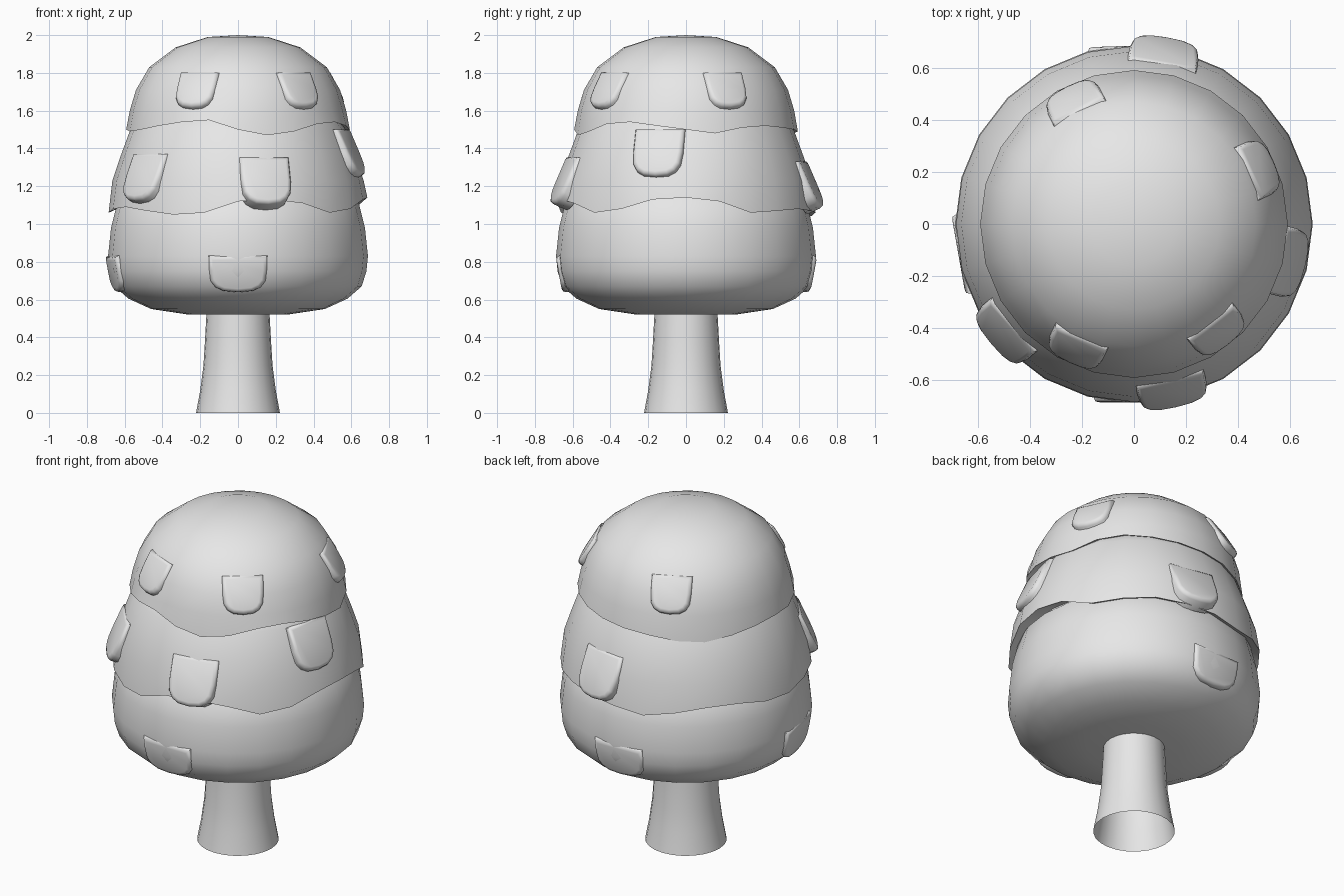
import bpy, bmesh, math
from mathutils import Matrix, Vector

cube = bpy.data.objects.get("Cube")
if cube:
    bpy.data.objects.remove(cube, do_unlink=True)

SIDES = 24

grey = bpy.data.materials.new("light_grey")
grey.use_nodes = True
grey.diffuse_color = (0.8, 0.8, 0.8, 1)
grey.node_tree.nodes["Principled BSDF"].inputs["Base Color"].default_value = (0.8, 0.8, 0.8, 1)


def finish(name, bm, angle):
    """Turn a bmesh into a smooth-shaded object."""
    bmesh.ops.remove_doubles(bm, verts=bm.verts, dist=0.0005)
    bmesh.ops.recalc_face_normals(bm, faces=bm.faces)
    mesh = bpy.data.meshes.new(name)
    bm.to_mesh(mesh)
    bm.free()
    mesh.materials.append(grey)
    obj = bpy.data.objects.new(name, mesh)
    bpy.context.collection.objects.link(obj)
    bpy.ops.object.select_all(action='DESELECT')
    obj.select_set(True)
    bpy.context.view_layer.objects.active = obj
    bpy.ops.object.shade_smooth_by_angle(angle=math.radians(angle))
    return obj


def lathe(name, profile, hem=None, hem_radius=0.0):
    """Revolve (radius, height) points; an optional wavy hem starts the shell."""
    rings = []
    if hem:
        rings += [[(hem_radius * k, h / 100 + lift) for h in hem]
                  for k, lift in ((0.8, 0.06), (0.94, 0.02), (1, 0))]
    rings += [[point] * SIDES for point in profile]
    bm = bmesh.new()
    loops = []
    for ring in rings:
        loop = []
        for i, (r, z) in enumerate(ring):
            a = math.tau * i / SIDES
            loop.append(bm.verts.new((r * math.cos(a), r * math.sin(a), z)))
        loops.append(loop)
    for low, high in zip(loops, loops[1:]):
        for i in range(SIDES):
            j = (i + 1) % SIDES
            bm.faces.new((low[i], low[j], high[j], high[i]))
    return finish(name, bm, 50)


def leaf(name, azimuth, top, bottom, half_width, depth=0.09):
    """Rounded tongue whose outer face runs from top to bottom (radius, height)."""
    a = math.radians(azimuth)
    outward = Vector((math.cos(a), math.sin(a), 0))
    up3 = Vector((0, 0, 1))
    p_top = outward * top[0] + up3 * top[1]
    p_bot = outward * bottom[0] + up3 * bottom[1]
    up = (p_top - p_bot).normalized()
    side = up3.cross(outward)
    normal = side.cross(up)
    length = (p_top - p_bot).length
    # Outline: straight upper edge, superelliptic round tip
    outline = [(half_width, length), (-half_width, length)]
    tip = min(half_width, length * 0.6)
    for i in range(9):
        t = math.pi * i / 8
        c, s = math.cos(t), math.sin(t)
        outline.append((-half_width * math.copysign(abs(c) ** 0.75, c), tip * (1 - s ** 0.75)))
    bm = bmesh.new()
    face = bm.faces.new([bm.verts.new((x, y, -depth)) for x, y in outline])
    new = bmesh.ops.extrude_face_region(bm, geom=[face])["geom"]
    front = [v for v in new if isinstance(v, bmesh.types.BMVert)]
    bmesh.ops.translate(bm, verts=front, vec=(0, 0, depth))
    rim = [e for e in bm.edges if all(v in front for v in e.verts)]
    bmesh.ops.bevel(bm, geom=rim, offset=0.022, segments=2, profile=0.5, affect='EDGES')
    frame = Matrix((side, up, normal)).transposed().to_4x4()
    bm.transform(Matrix.Translation(p_bot) @ frame)
    return finish(name, bm, 60)


# Trunk, open at the foot
lathe("trunk", [(0.222, 0), (0.2, 0.12), (0.183, 0.25), (0.175, 0.38), (0.165, 0.56)])

# Lower foliage
lathe("lower_foliage", [(0, 0.52), (0.26, 0.52), (0.46, 0.55), (0.58, 0.605), (0.655, 0.67),
                        (0.68, 0.75), (0.688, 0.83), (0.672, 0.98), (0.635, 1.13),
                        (0.5, 1.25), (0, 1.3)])

# Middle foliage with its wavy hem
lathe("middle_foliage", [(0.665, 1.23), (0.625, 1.35), (0.57, 1.5), (0.48, 1.62), (0, 1.66)],
      [114, 112, 106, 107, 108, 107, 106, 104, 107, 110, 110, 107,
       106, 108, 109, 107, 105, 106, 112, 113, 111, 106, 108, 113], 0.685)

# Crown with its wavy hem
lathe("crown_foliage", [(0.573, 1.6), (0.54, 1.71), (0.47, 1.83), (0.33, 1.935),
                        (0.16, 1.99), (0, 2)],
      [150, 148, 151, 152, 151, 150, 149, 148, 146, 145, 147, 149,
       150, 149, 150, 152, 154, 155, 150, 147, 149, 153, 154, 152], 0.592)

# Leaf tongues on each layer
for n, azimuth in enumerate((-90, 92, 190)):
    leaf(f"lower_leaf_{n + 1}", azimuth, (0.69, 0.83), (0.655, 0.635), 0.155)
for n, (azimuth, lift) in enumerate(((-77, 0.01), (-140, 0.03), (-14, 0.16), (80, -0.01))):
    shrink = lift * 0.3
    leaf(f"middle_leaf_{n + 1}", azimuth, (0.625 - shrink, 1.35 + lift),
         (0.735 - shrink, 1.1 + lift), 0.135)
for n, azimuth in enumerate((-115, -52, 24, 116)):
    leaf(f"crown_leaf_{n + 1}", azimuth, (0.49, 1.81), (0.598, 1.625), 0.112)
